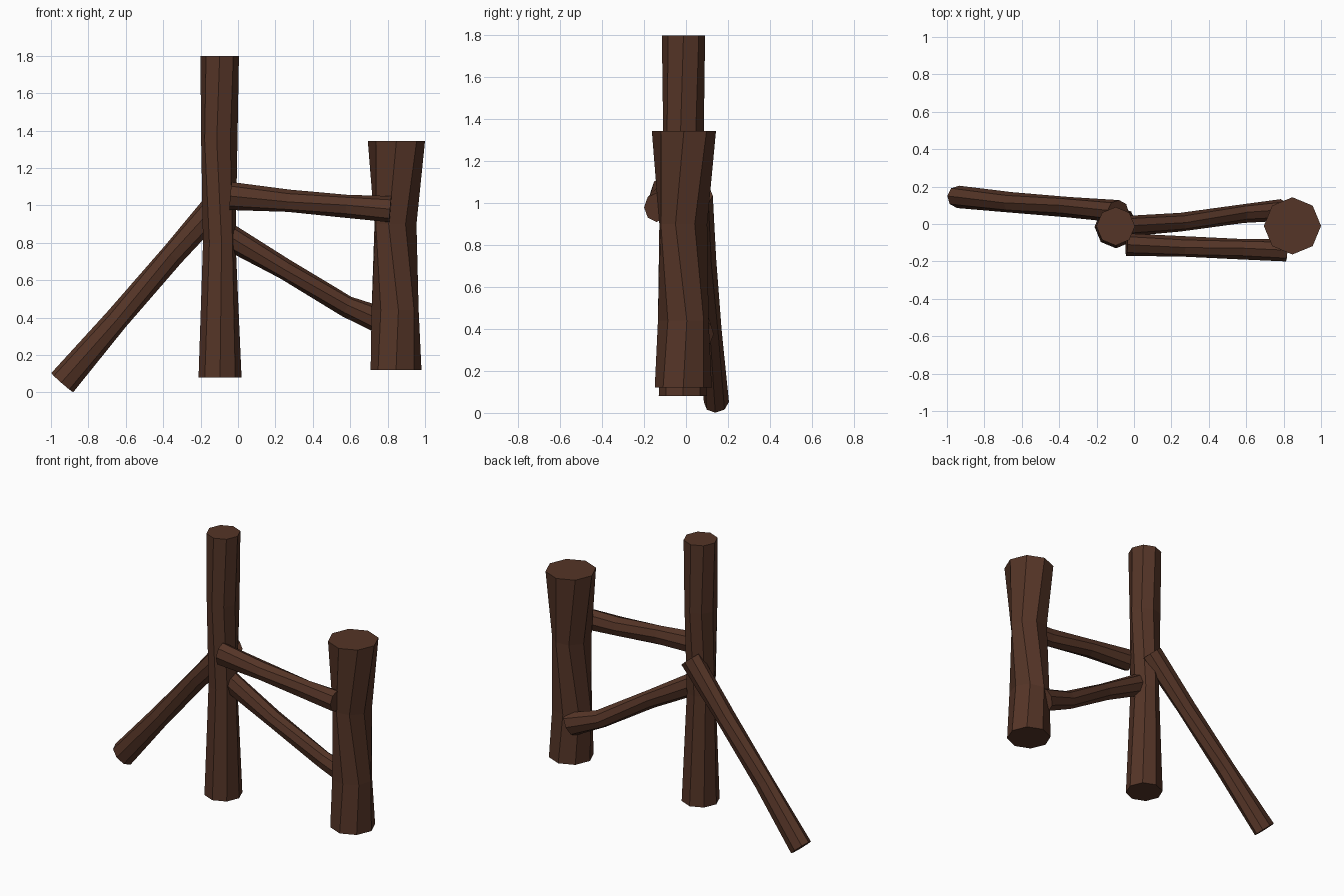
import bpy, bmesh
from math import cos, sin, pi, radians
from mathutils import Vector

if "Cube" in bpy.data.objects:
    bpy.data.objects.remove(bpy.data.objects["Cube"])

SIDES = 8
wood = bpy.data.materials.new("dark_wood")
wood.diffuse_color = (0.09, 0.035, 0.02, 1)
wood.use_nodes = True
wood.node_tree.nodes["Principled BSDF"].inputs["Base Color"].default_value = wood.diffuse_color


def log(name, rings):
    """Eight-sided log; each ring is (centre, depth radius, height radius, twist in degrees)."""
    axis = (Vector(rings[-1][0]) - Vector(rings[0][0])).normalized()
    if abs(axis.z) > 0.95:
        u, v = Vector((1, 0, 0)), Vector((0, 1, 0))
    else:
        u = Vector((0, 0, 1)).cross(axis).normalized()
        v = axis.cross(u)
    bm = bmesh.new()
    loops = []
    for centre, ru, rv, twist in rings:
        loop = []
        for i in range(SIDES):
            a = 2 * pi * i / SIDES + radians(twist)
            loop.append(bm.verts.new(Vector(centre) + u * ru * cos(a) + v * rv * sin(a)))
        loops.append(loop)
    for lo, hi in zip(loops, loops[1:]):
        for i in range(SIDES):
            j = (i + 1) % SIDES
            bm.faces.new((lo[i], lo[j], hi[j], hi[i]))
    bm.faces.new(loops[0][::-1])
    bm.faces.new(loops[-1])
    bmesh.ops.recalc_face_normals(bm, faces=bm.faces)
    mesh = bpy.data.meshes.new(name)
    bm.to_mesh(mesh)
    bm.free()
    mesh.materials.append(wood)
    obj = bpy.data.objects.new(name, mesh)
    bpy.context.collection.objects.link(obj)


# Upright posts
log("tall_post", [
    ((-0.096, -0.015, 0.08), 0.115, 0.115, 0),
    ((-0.10, -0.015, 0.80), 0.088, 0.092, 8),
    ((-0.10, -0.012, 1.35), 0.098, 0.098, -8),
    ((-0.098, -0.012, 1.80), 0.103, 0.103, 0),
])
log("short_post", [
    ((0.845, -0.013, 0.12), 0.136, 0.136, 0),
    ((0.84, -0.013, 0.44), 0.127, 0.122, 8),
    ((0.842, -0.013, 0.90), 0.118, 0.12, -18),
    ((0.847, -0.01, 1.345), 0.153, 0.153, 0),
])

# Rails joining the posts
log("upper_rail", [
    ((-0.04, -0.11, 1.05), 0.06, 0.075, 0),
    ((0.27, -0.12, 1.025), 0.055, 0.06, 6),
    ((0.58, -0.135, 0.995), 0.055, 0.062, -6),
    ((0.815, -0.14, 0.98), 0.06, 0.07, 0),
])
log("lower_rail", [
    ((-0.045, -0.012, 0.83), 0.055, 0.07, 0),
    ((0.25, 0.01, 0.66), 0.05, 0.056, 6),
    ((0.58, 0.055, 0.46), 0.05, 0.058, -6),
    ((0.79, 0.075, 0.375), 0.058, 0.075, 0),
])

# Diagonal prop
log("diagonal_brace", [
    ((-0.94, 0.145, 0.052), 0.06, 0.078, 0),
    ((-0.65, 0.115, 0.39), 0.055, 0.064, 6),
    ((-0.35, 0.09, 0.735), 0.055, 0.064, -6),
    ((-0.085, 0.068, 1.035), 0.06, 0.075, 0),
])
